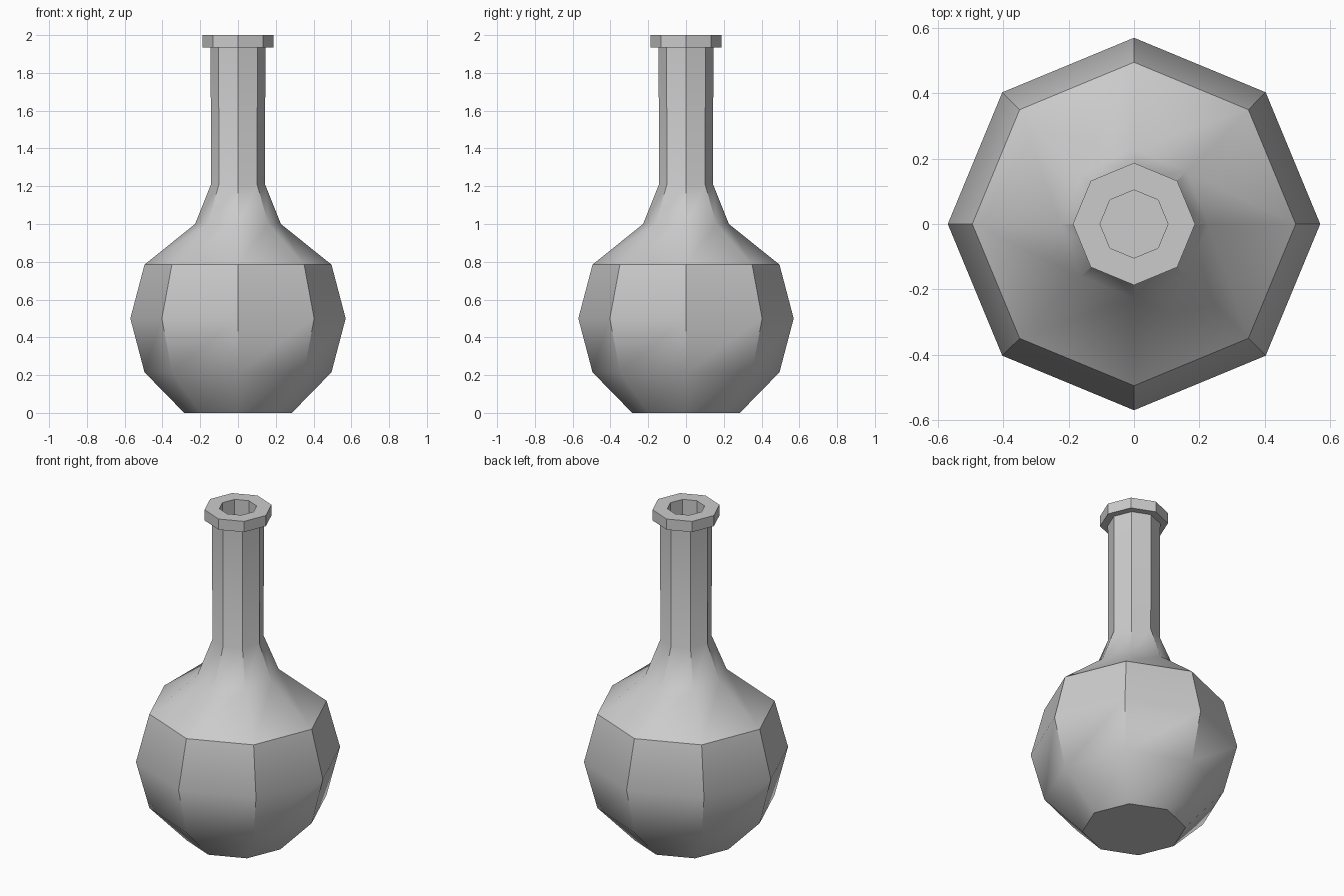
import bpy, bmesh, math

if "Cube" in bpy.data.objects:
    bpy.data.objects.remove(bpy.data.objects["Cube"])

SIDES = 8

# Half profile (radius, height): outside from base to lip, then down the bore
profile = [
    (0.285, 0.0), (0.495, 0.215), (0.57, 0.5), (0.495, 0.785),   # round body
    (0.227, 1.0), (0.143, 1.21), (0.145, 1.935),                 # shoulder, neck
    (0.187, 1.935), (0.187, 2.0),                                # lip
    (0.104, 2.0), (0.104, 1.21),                                 # bore
]

bm = bmesh.new()
rings = []
for r, z in profile:
    angles = [2 * math.pi * i / SIDES for i in range(SIDES)]
    rings.append([bm.verts.new((r * math.cos(a), r * math.sin(a), z)) for a in angles])

# Walls between neighbouring rings
for low, high in zip(rings, rings[1:]):
    for i in range(SIDES):
        j = (i + 1) % SIDES
        bm.faces.new((low[i], low[j], high[j], high[i]))

# Flat base and bore floor
bm.faces.new(rings[0][::-1])
bm.faces.new(rings[-1])
for f in bm.faces:
    f.smooth = True

mesh = bpy.data.meshes.new("flask")
bm.to_mesh(mesh)
bm.free()
mesh.set_sharp_from_angle(angle=math.radians(34))
flask = bpy.data.objects.new("flask", mesh)
bpy.context.collection.objects.link(flask)
